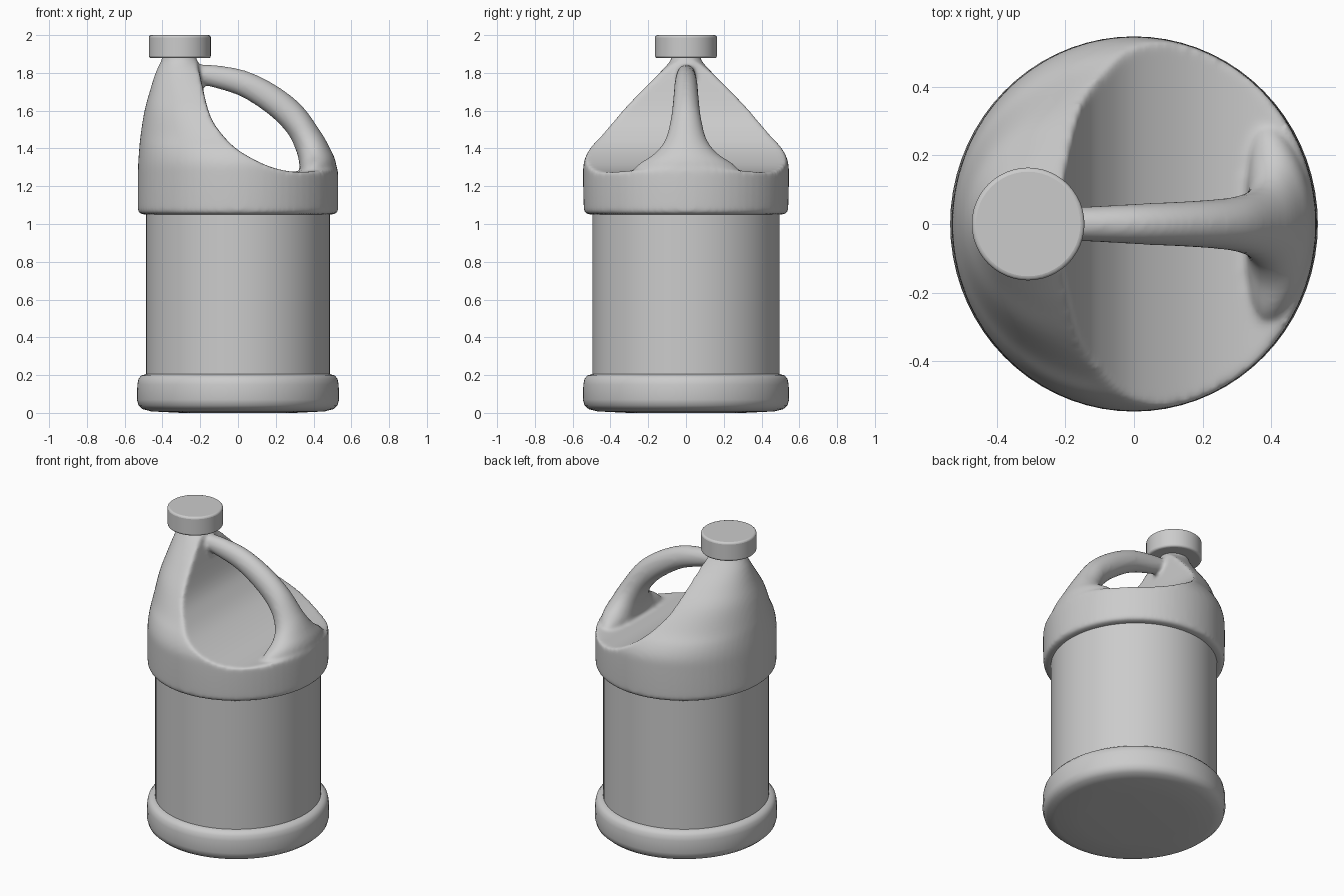
import bpy, bmesh, math
from mathutils import Vector

if "Cube" in bpy.data.objects:
    bpy.data.objects.remove(bpy.data.objects["Cube"])


def spline(pts, n=5):
    """Catmull-Rom interpolation of tuples of any length."""
    out = []
    for i in range(len(pts) - 1):
        a, b = pts[max(i - 1, 0)], pts[i]
        c, d = pts[i + 1], pts[min(i + 2, len(pts) - 1)]
        for k in range(n):
            t = k / n
            out.append(tuple(0.5 * (2 * q + (r - p) * t + (2 * p - 5 * q + 4 * r - s) * t * t
                                    + (3 * q - p - 3 * r + s) * t ** 3)
                             for p, q, r, s in zip(a, b, c, d)))
    out.append(pts[-1])
    return out


def skin(name, rings):
    """Closed solid through rings of equal point count."""
    bm = bmesh.new()
    vs = [[bm.verts.new(p) for p in ring] for ring in rings]
    n = len(vs[0])
    for a, b in zip(vs, vs[1:]):
        for i in range(n):
            j = (i + 1) % n
            bm.faces.new((a[i], a[j], b[j], b[i]))
    bm.faces.new(vs[0])
    bm.faces.new(vs[-1])
    bmesh.ops.recalc_face_normals(bm, faces=bm.faces)
    me = bpy.data.meshes.new(name)
    bm.to_mesh(me)
    bm.free()
    ob = bpy.data.objects.new(name, me)
    bpy.context.collection.objects.link(ob)
    return ob


def ellipse(cx, rx, ry, z, n=72):
    return [(cx + rx * math.cos(2 * math.pi * i / n), ry * math.sin(2 * math.pi * i / n), z)
            for i in range(n)]


def activate(ob):
    bpy.ops.object.select_all(action='DESELECT')
    ob.select_set(True)
    bpy.context.view_layer.objects.active = ob


def smooth(ob, angle=40):
    activate(ob)
    bpy.ops.object.shade_smooth_by_angle(angle=math.radians(angle))


# Base foot and label wall, turned profile (radius, height)
foot = [(0.30, 0.0), (0.46, 0.008), (0.505, 0.02), (0.527, 0.04), (0.535, 0.07),
        (0.533, 0.15), (0.527, 0.18), (0.512, 0.198), (0.488, 0.205)]
smooth(skin("base_foot", [ellipse(0, r, r * 1.02, z) for r, z in foot]))
smooth(skin("label_wall", [ellipse(0, 0.486, 0.496, z) for z in (0.19, 1.07)]))

# Shoulder tapering to the offset neck: (z, left, right, half depth)
sections = [(1.05, -.50, .50, .51), (1.058, -.522, .522, .533), (1.08, -.53, .53, .541),
            (1.25, -.53, .53, .545), (1.33, -.528, .522, .54), (1.40, -.523, .50, .508),
            (1.47, -.516, .46, .45), (1.60, -.495, .20, .335), (1.70, -.468, .08, .24),
            (1.80, -.437, -.08, .14), (1.87, -.405, -.215, .08), (1.91, -.40, -.22, .08)]
shoulder = skin("shoulder_and_handle",
                [ellipse((l + r) / 2, (r - l) / 2, d, z) for z, l, r, d in spline(sections, 4)])

# Recess behind the neck, cut straight through from front to back
recess = spline([(-.215, 1.95), (-.215, 1.87), (-.195, 1.76), (-.15, 1.58), (-.085, 1.475),
                 (.01, 1.385), (.165, 1.305), (.31, 1.275), (.45, 1.285), (.7, 1.30)])
recess += [(.7, 2.1), (-.215, 2.1)]
cutter = skin("recess_cutter", [[(x, y, z) for x, z in recess] for y in (-.8, .8)])
cutter.hide_render = True

# Grip flaring into the shoulder: (inner x, z, outer x, z, half width)
grip_pts = [(-.26, 1.76, -.24, 1.84, .045), (-.165, 1.732, -.14, 1.843, .05),
            (.01, 1.678, .035, 1.813, .06), (.165, 1.578, .195, 1.738, .068),
            (.262, 1.48, .335, 1.63, .08), (.305, 1.395, .437, 1.49, .11),
            (.322, 1.335, .488, 1.40, .17), (.328, 1.28, .52, 1.32, .27),
            (.335, 1.20, .525, 1.20, .33)]
rings = []
for xi, zi, xo, zo, w in spline(grip_pts):
    mid, half = Vector((xi + xo, 0, zi + zo)) / 2, Vector((xo - xi, 0, zo - zi)) / 2
    ring = []
    for i in range(32):
        a = 2 * math.pi * i / 32
        y = w * math.sin(a)
        ring.append(mid + half * math.cos(a) + Vector((-0.5 * y * y, y, 0)))
    rings.append(ring)
grip = skin("grip_helper", rings)
grip.hide_render = True

# Fuse the parts and blend the joins
activate(shoulder)
for helper, op in ((cutter, 'DIFFERENCE'), (grip, 'UNION')):
    m = shoulder.modifiers.new(op, 'BOOLEAN')
    m.object, m.operation, m.solver = helper, op, 'EXACT'
    bpy.ops.object.modifier_apply(modifier=m.name)
    bpy.data.objects.remove(helper)
m = shoulder.modifiers.new("fuse", 'REMESH')
m.mode, m.voxel_size, m.use_smooth_shade = 'VOXEL', 0.012, True
m = shoulder.modifiers.new("blend", 'SMOOTH')
m.factor, m.iterations = 0.5, 8
for name in ("fuse", "blend"):
    bpy.ops.object.modifier_apply(modifier=name)
smooth(shoulder, 60)

# Screw cap
cap = skin("cap", [ellipse(-.308, .164, .164, z, 48) for z in (1.878, 2.0)])
m = cap.modifiers.new("edge", 'BEVEL')
m.width, m.segments, m.limit_method = 0.012, 3, 'ANGLE'
smooth(cap)
